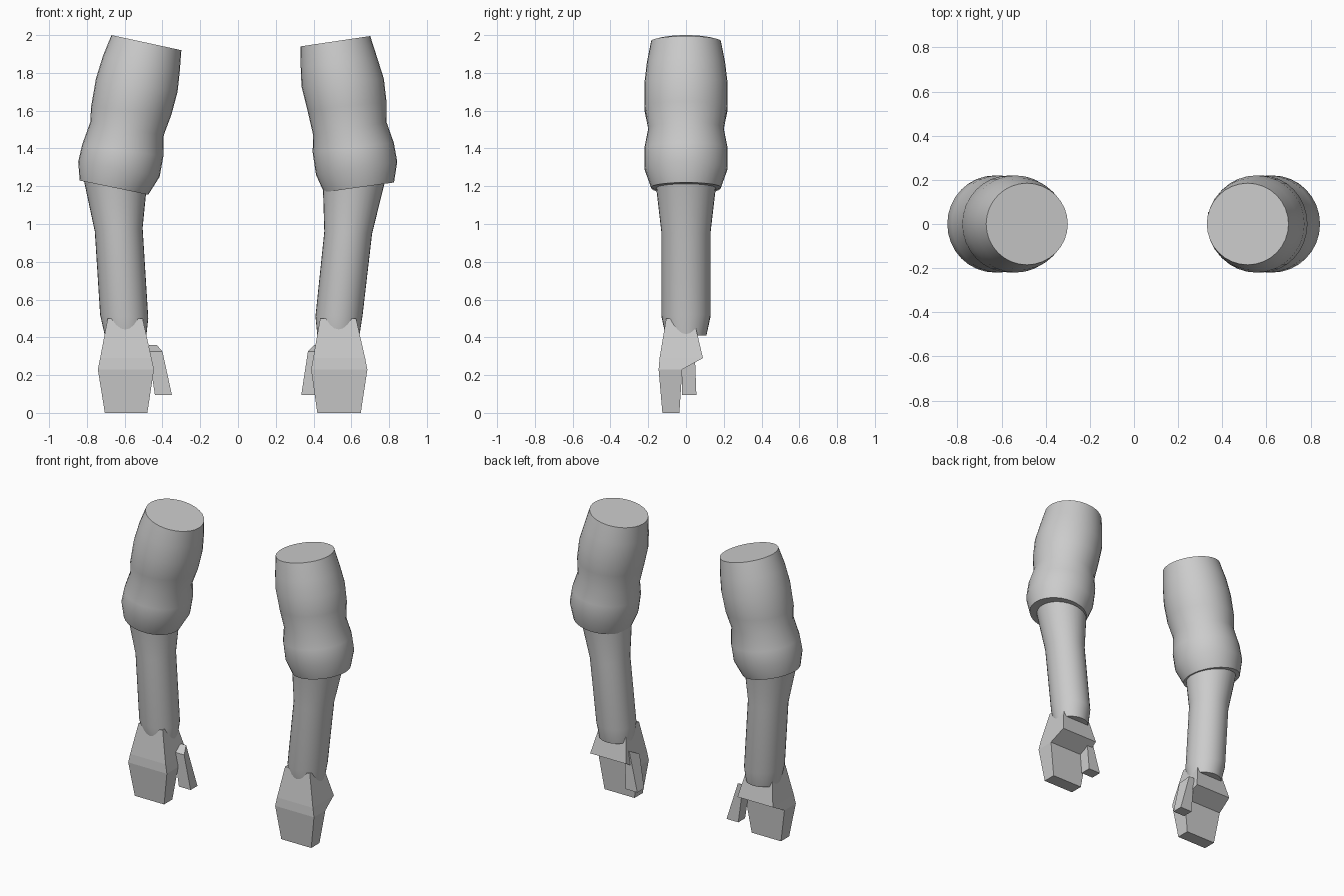
import bpy, bmesh, math

if "Cube" in bpy.data.objects:
    bpy.data.objects.remove(bpy.data.objects["Cube"])

N = 32


def finish(name, rings, smooth):
    """Skin a list of vertex rings (top to bottom) into a closed, capped object."""
    bm = bmesh.new()
    loops = [[bm.verts.new(p) for p in ring] for ring in rings]
    n = len(loops[0])
    for a, b in zip(loops, loops[1:]):
        for i in range(n):
            j = (i + 1) % n
            bm.faces.new((a[i], a[j], b[j], b[i]))
    bm.faces.new(loops[0])
    bm.faces.new(loops[-1])
    bmesh.ops.recalc_face_normals(bm, faces=bm.faces)
    me = bpy.data.meshes.new(name)
    bm.to_mesh(me)
    bm.free()
    ob = bpy.data.objects.new(name, me)
    bpy.context.collection.objects.link(ob)
    if smooth:
        bpy.ops.object.select_all(action='DESELECT')
        ob.select_set(True)
        bpy.context.view_layer.objects.active = ob
        bpy.ops.object.shade_smooth_by_angle(angle=math.radians(50))
    return ob


def oval(x0, z0, x1, z1, depth, y=0.0):
    """Tilted ellipse spanning (x0,z0)-(x1,z1) with the given half depth."""
    ring = []
    for i in range(N):
        a = 2 * math.pi * i / N
        t = 0.5 + 0.5 * math.cos(a)
        ring.append((x0 + (x1 - x0) * t, y + depth * math.sin(a), z0 + (z1 - z0) * t))
    return ring


def rect(x0, x1, y0, y1, z0, z1=None):
    """Rectangle ring; z0 at the front edge, z1 at the back edge."""
    z1 = z0 if z1 is None else z1
    return [(x0, y0, z0), (x1, y0, z0), (x1, y1, z1), (x0, y1, z1)]


# Sleeves: left/right outline points of each ring, sharing one set of depths
sleeve_depth = (.185, .207, .22, .22, .20, .22, .22, .185)
sleeves = {
    "left": [(-.67, 2.0, -.30, 1.92), (-.715, 1.89, -.308, 1.81), (-.752, 1.77, -.32, 1.70),
             (-.778, 1.62, -.352, 1.58), (-.782, 1.54, -.393, 1.47), (-.825, 1.42, -.395, 1.36),
             (-.846, 1.33, -.415, 1.25), (-.838, 1.23, -.475, 1.155)],
    "right": [(.33, 1.94, .70, 1.995), (.332, 1.83, .737, 1.88), (.336, 1.73, .772, 1.77),
              (.368, 1.60, .786, 1.65), (.398, 1.47, .786, 1.54), (.395, 1.38, .825, 1.43),
              (.413, 1.26, .843, 1.33), (.455, 1.168, .826, 1.22)],
}
# Forearms: upper end hidden in the sleeve, lower end inside the hand
arm_depth = (.16, .13, .13, .108)
forearms = {
    "left": [(-.82, 1.25, -.485, 1.18), (-.758, .96, -.505, .98),
             (-.73, .52, -.475, .50), (-.705, .41, -.485, .41)],
    "right": [(.45, 1.18, .782, 1.24), (.457, .96, .71, .95),
              (.41, .51, .66, .52), (.42, .41, .643, .41)],
}
# Hands: x spans of the four sections from wrist to fingertips
hand_x = {
    "left": [(-.69, -.505), (-.73, -.458), (-.742, -.445), (-.705, -.48)],
    "right": [(.435, .625), (.398, .673), (.387, .685), (.42, .65)],
}
hand_yz = [(-.105, .04, .50), (-.14, .09, .29), (-.145, -.02, .23), (-.125, -.035, 0)]
# Thumbs: inner/outer x at the front top, back top and tip
thumbs = {
    "left": [(-.475, -.40), (-.47, -.43), (-.44, -.35)],
    "right": [(.445, .37), (.44, .405), (.425, .335)],
}

for side in ("left", "right"):
    finish(f"{side}_sleeve", [oval(*p, d) for p, d in zip(sleeves[side], sleeve_depth)], True)
    finish(f"{side}_forearm", [oval(*p, d) for p, d in zip(forearms[side], arm_depth)], True)
    finish(f"{side}_hand", [rect(*x, *yz) for x, yz in zip(hand_x[side], hand_yz)], False)
    front, back, tip = thumbs[side]
    top = [(front[0], -.02, .325), (front[1], -.02, .325),
           (back[1], .045, .36), (back[0], .045, .36)]
    finish(f"{side}_thumb", [top, rect(*tip, -.02, .055, .095)], False)
